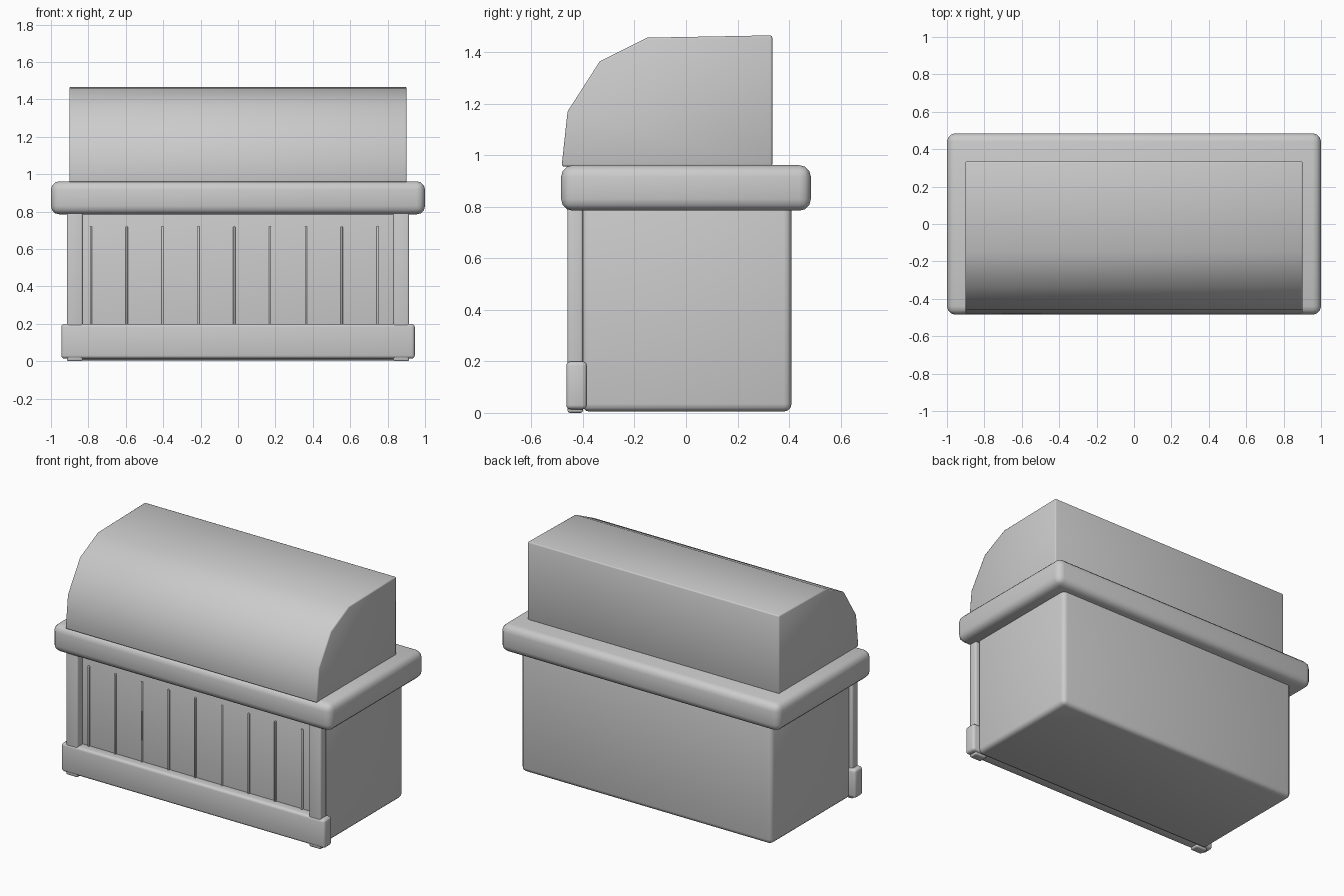
import bpy
import bmesh
import math

cube = bpy.data.objects.get("Cube")
if cube:
    bpy.data.objects.remove(cube, do_unlink=True)

grey = bpy.data.materials.new("plain grey")
grey.use_nodes = True
colour = (0.6, 0.6, 0.6, 1)
grey.diffuse_color = colour
grey.node_tree.nodes["Principled BSDF"].inputs["Base Color"].default_value = colour


def finish(name, bm, bevel, segments, angle):
    """Turn a bmesh into a bevelled, softly shaded object."""
    bmesh.ops.recalc_face_normals(bm, faces=bm.faces)
    mesh = bpy.data.meshes.new(name)
    bm.to_mesh(mesh)
    bm.free()
    mesh.materials.append(grey)
    obj = bpy.data.objects.new(name, mesh)
    bpy.context.collection.objects.link(obj)
    bpy.ops.object.select_all(action='DESELECT')
    obj.select_set(True)
    bpy.context.view_layer.objects.active = obj
    if bevel:
        mod = obj.modifiers.new("soft edges", 'BEVEL')
        mod.width = bevel
        mod.segments = segments
        mod.limit_method = 'ANGLE'
        mod.angle_limit = math.radians(50)
        bpy.ops.object.modifier_apply(modifier=mod.name)
    bpy.ops.object.shade_smooth_by_angle(angle=math.radians(angle))
    return obj


def box(name, x, y, z, bevel=0.0, segments=3):
    """Box from (min, max) ranges on each axis."""
    bm = bmesh.new()
    bmesh.ops.create_cube(bm, size=1)
    for v in bm.verts:
        v.co = [r[0] + (c + 0.5) * (r[1] - r[0]) for c, r in zip(v.co, (x, y, z))]
    return finish(name, bm, bevel, segments, 50)


# Cabinet and counter
box("cabinet_body", (-0.9, 0.9), (-0.405, 0.41), (0.005, 0.82), 0.03)
box("counter_top", (-1, 1), (-0.485, 0.485), (0.785, 0.962), 0.045)

# Front trim: base board, corner posts, slats
box("base_board", (-0.945, 0.945), (-0.465, -0.385), (0.014, 0.2), 0.017)
for side, label in ((-1, "right"), (1, "left")):
    ends = sorted((side * 0.83, side * 0.915))
    box(label + "_post", ends, (-0.46, -0.4), (0, 0.82), 0.01)
for i in range(9):
    x = -0.786 + i * 0.1915
    box(f"slat_{i + 1}", (x - 0.006, x + 0.006), (-0.415, -0.39), (0.15, 0.72), 0.004, 2)

# Curved hood: a side profile stretched along x
profile = [(-0.483, 0.957), (-0.46, 1.17), (-0.335, 1.365),
           (-0.15, 1.457), (0.335, 1.466), (0.335, 0.957)]
bm = bmesh.new()
end = bm.faces.new([bm.verts.new((-0.902, y, z)) for y, z in profile])
moved = bmesh.ops.extrude_face_region(bm, geom=[end], use_keep_orig=True)
new_verts = [g for g in moved["geom"] if isinstance(g, bmesh.types.BMVert)]
bmesh.ops.translate(bm, verts=new_verts, vec=(1.804, 0, 0))
finish("hood", bm, 0.008, 2, 50)
